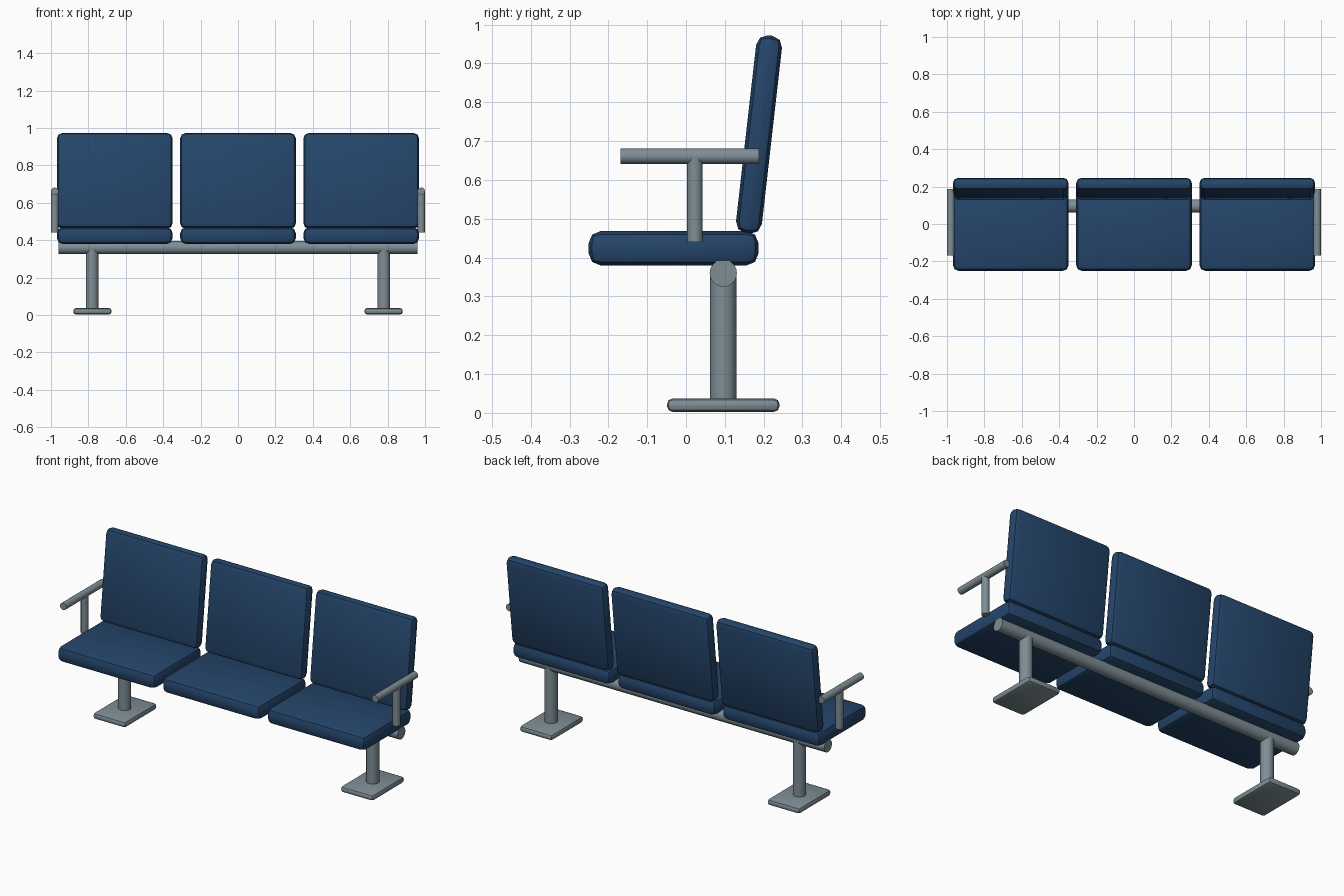
import bpy, math
from mathutils import Vector

if "Cube" in bpy.data.objects:
    bpy.data.objects.remove(bpy.data.objects["Cube"])


def material(name, rgb):
    m = bpy.data.materials.new(name)
    m.diffuse_color = (*rgb, 1)
    m.use_nodes = True
    m.node_tree.nodes["Principled BSDF"].inputs["Base Color"].default_value = m.diffuse_color
    return m


BLUE = material("navy_upholstery", (0.018, 0.06, 0.145))
GREY = material("grey_metal", (0.21, 0.27, 0.30))


def finish(obj, name, mat):
    obj.name = name
    obj.data.materials.append(mat)
    bpy.ops.object.shade_smooth_by_angle(angle=math.radians(30))


def rounded_box(name, center, size, mat, bevel, segments=2, tilt=0):
    bpy.ops.mesh.primitive_cube_add(size=1, location=center)
    obj = bpy.context.object
    obj.scale = size
    bpy.ops.object.transform_apply(location=False, rotation=False, scale=True)
    obj.rotation_euler.x = tilt
    mod = obj.modifiers.new("rounding", 'BEVEL')
    mod.width, mod.segments = bevel, segments
    bpy.ops.object.modifier_apply(modifier=mod.name)
    finish(obj, name, mat)


def tube(name, a, b, radius, sides=24):
    a, b = Vector(a), Vector(b)
    bpy.ops.mesh.primitive_cylinder_add(vertices=sides, radius=radius,
                                        depth=(b - a).length, location=(a + b) / 2)
    obj = bpy.context.object
    obj.rotation_euler = (b - a).to_track_quat('Z', 'Y').to_euler()
    finish(obj, name, GREY)


# Three cushioned seats with leaning backrests
for i, x in enumerate((-0.659, 0, 0.659)):
    rounded_box(f"seat_{i + 1}", (x, -0.032, 0.424), (0.618, 0.437, 0.088), BLUE, 0.03)
    rounded_box(f"backrest_{i + 1}", (x, 0.188, 0.717), (0.618, 0.067, 0.513), BLUE, 0.028,
                tilt=-math.radians(6.5))

# Support beam under the seats
tube("beam", (-0.96, 0.096, 0.36), (0.96, 0.096, 0.36), 0.035)

# Legs, floor plates and armrests on both ends
for side, s in (("left", -1), ("right", 1)):
    tube(f"leg_{side}", (s * 0.78, 0.096, 0.02), (s * 0.78, 0.096, 0.36), 0.034)
    rounded_box(f"foot_plate_{side}", (s * 0.778, 0.096, 0.02), (0.205, 0.29, 0.035), GREY, 0.015)
    tube(f"armrest_{side}", (s * 0.98, -0.169, 0.661), (s * 0.98, 0.188, 0.661), 0.02)
    tube(f"armrest_post_{side}", (s * 0.98, 0.023, 0.44), (s * 0.98, 0.023, 0.661), 0.02)
